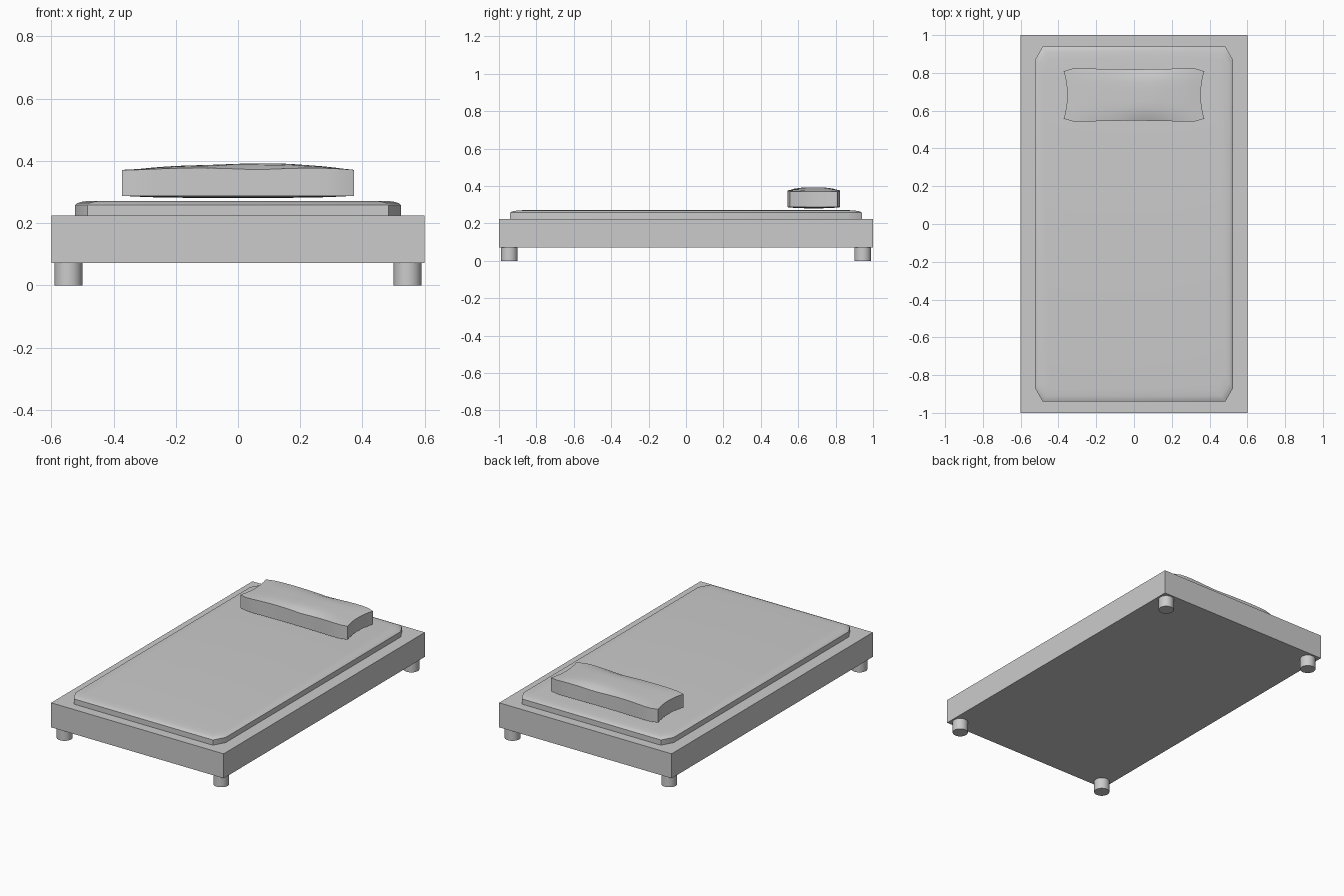
import bpy, bmesh, math

if "Cube" in bpy.data.objects:
    bpy.data.objects.remove(bpy.data.objects["Cube"])


def finish(name, bm, smooth=None):
    bmesh.ops.recalc_face_normals(bm, faces=bm.faces[:])
    mesh = bpy.data.meshes.new(name)
    bm.to_mesh(mesh)
    bm.free()
    ob = bpy.data.objects.new(name, mesh)
    bpy.context.collection.objects.link(ob)
    if smooth:
        bpy.ops.object.select_all(action='DESELECT')
        ob.select_set(True)
        bpy.context.view_layer.objects.active = ob
        bpy.ops.object.shade_smooth_by_angle(angle=math.radians(smooth))
    return ob


# Bed frame: plain box
bm = bmesh.new()
bmesh.ops.create_cube(bm, size=1)
for v in bm.verts:
    v.co = (v.co.x * 1.2, v.co.y * 2, 0.148 + v.co.z * 0.154)
finish("bed_frame", bm)

# Four round legs
for sx, side in ((-1, "left"), (1, "right")):
    for sy, end in ((-1, "front"), (1, "back")):
        bm = bmesh.new()
        bmesh.ops.create_cone(bm, cap_ends=True, segments=32, radius1=0.045,
                              radius2=0.045, depth=0.071)
        bmesh.ops.translate(bm, verts=bm.verts, vec=(sx * 0.545, sy * 0.945, 0.0355))
        finish(f"{end}_{side}_leg", bm, 40)

# Mattress: stacked clipped-corner rings with a softened top edge
bm = bmesh.new()
rings = []
for inset, z in ((0, 0.2), (0, 0.258), (0.006, 0.264), (0.018, 0.268), (0.04, 0.271)):
    hx, hy = 0.523 - inset, 0.94 - inset * 1.7
    cx, cy = 0.04, 0.07
    quarter = [(hx, hy - cy), (hx - cx, hy)]
    pts = (quarter + [(-x, y) for x, y in quarter[::-1]]
           + [(-x, -y) for x, y in quarter] + [(x, -y) for x, y in quarter[::-1]])
    rings.append([bm.verts.new((x, y, z)) for x, y in pts])
for a, b in zip(rings, rings[1:]):
    for i in range(8):
        j = (i + 1) % 8
        bm.faces.new((a[i], a[j], b[j], b[i]))
bm.faces.new(rings[0])
bm.faces.new(rings[-1])
finish("mattress", bm, 35)

# Pillow: padded slab with pinched ends and a rumpled top
NX, NY = 16, 8


def pillow_point(i, j, top):
    u, v = 2 * i / NX - 1, 2 * j / NY - 1
    x = 0.372 * u * (1 - 0.05 * (1 - v * v) * u * u)
    half = 0.141 - 0.015 * max(0, (abs(u) - 0.86) / 0.14)
    half -= 0.005 * max(0, 1 - (u / 0.7) ** 2)
    y = 0.683 + v * half
    puff = (1 - v ** 4) * (1 - u ** 4)
    if top:
        z = 0.371 + 0.006 * (1 - u ** 8) * abs(math.sin(3 * u - 0.5))
        z += puff * (0.008 + 0.012 * math.exp(-((u - 0.2) / 0.35) ** 2))
    else:
        z = 0.287 - 0.006 * puff
    return x, y, z


bm = bmesh.new()
layers = [[[bm.verts.new(pillow_point(i, j, top)) for j in range(NY + 1)]
           for i in range(NX + 1)] for top in (False, True)]
for g in layers:
    for i in range(NX):
        for j in range(NY):
            bm.faces.new((g[i][j], g[i + 1][j], g[i + 1][j + 1], g[i][j + 1]))
border = ([(i, 0) for i in range(NX)] + [(NX, j) for j in range(NY)]
          + [(i, NY) for i in range(NX, 0, -1)] + [(0, j) for j in range(NY, 0, -1)])
low, high = layers
for (a, b), (c, d) in zip(border, border[1:] + border[:1]):
    bm.faces.new((low[a][b], low[c][d], high[c][d], high[a][b]))
finish("pillow", bm, 30)
